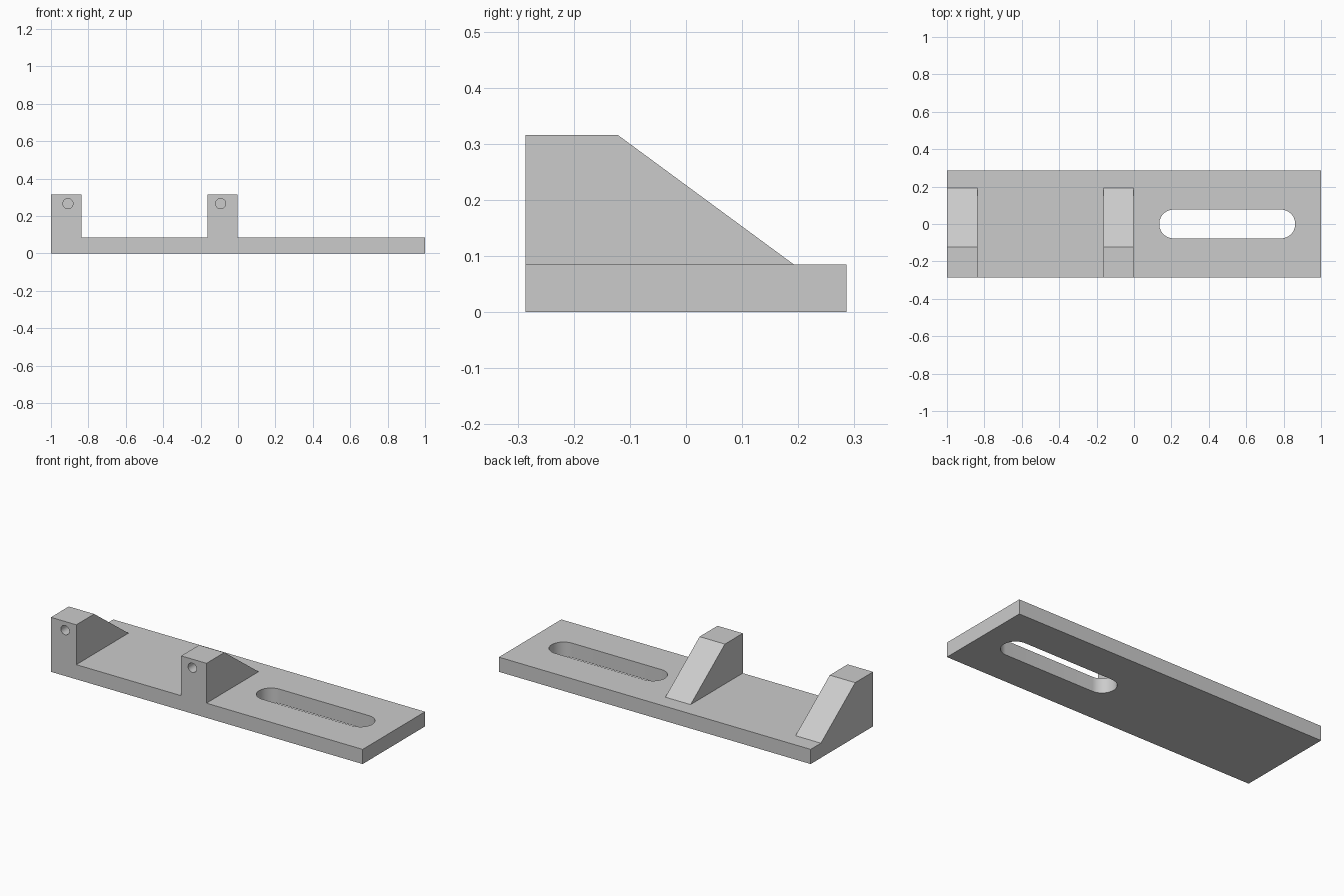
import bpy, bmesh, math

cube = bpy.data.objects.get("Cube")
if cube:
    bpy.data.objects.remove(cube, do_unlink=True)

HALF_Y, BASE_Z, TOP_Z = 0.286, 0.085, 0.316

grey = bpy.data.materials.new("light_grey")
grey.use_nodes = True
colour = (0.6, 0.6, 0.6, 1)
grey.diffuse_color = colour
grey.node_tree.nodes["Principled BSDF"].inputs["Base Color"].default_value = colour


def prism(name, outline, offset):
    """Extrude a closed outline of 3D points along an offset vector."""
    bm = bmesh.new()
    face = bm.faces.new([bm.verts.new(p) for p in outline])
    ext = bmesh.ops.extrude_face_region(bm, geom=[face])
    verts = [v for v in ext["geom"] if isinstance(v, bmesh.types.BMVert)]
    bmesh.ops.translate(bm, verts=verts, vec=offset)
    bmesh.ops.recalc_face_normals(bm, faces=bm.faces)
    mesh = bpy.data.meshes.new(name)
    bm.to_mesh(mesh)
    bm.free()
    mesh.materials.append(grey)
    obj = bpy.data.objects.new(name, mesh)
    bpy.context.collection.objects.link(obj)
    return obj


def arc(cx, cy, r, start, end, n):
    steps = [start + (end - start) * i / n for i in range(n + 1)]
    return [(cx + r * math.cos(a), cy + r * math.sin(a)) for a in steps]


def combine(target, tool, operation):
    """Apply a boolean and remove the tool object."""
    tool.hide_render = True
    mod = target.modifiers.new(operation.lower(), "BOOLEAN")
    mod.object, mod.operation, mod.solver = tool, operation, "EXACT"
    bpy.context.view_layer.objects.active = target
    bpy.ops.object.modifier_apply(modifier=mod.name)
    bpy.data.objects.remove(tool, do_unlink=True)


# Base plate
plate = [(-1, -HALF_Y, 0), (1, -HALF_Y, 0), (1, HALF_Y, 0), (-1, HALF_Y, 0)]
bracket = prism("slotted_bracket", plate, (0, 0, BASE_Z))

# Two sloped lugs, each with a blind hole in its front face
for x0, x1, hole_x in ((-1, -0.837, -0.909), (-0.164, -0.002, -0.093)):
    side = [(-HALF_Y, 0.04), (-HALF_Y, TOP_Z), (-0.122, TOP_Z),
            (0.192, BASE_Z), (0.192, 0.04)]
    lug = prism("lug", [(x0, y, z) for y, z in side], (x1 - x0, 0, 0))
    combine(bracket, lug, "UNION")
    ring = arc(hole_x, 0.266, 0.027, 0, 2 * math.pi, 32)[:-1]
    hole = prism("hole_cutter", [(x, -HALF_Y - 0.05, z) for x, z in ring], (0, 0.19, 0))
    combine(bracket, hole, "DIFFERENCE")

# Long rounded slot through the plate
half = math.pi / 2
slot = arc(0.785, 0, 0.077, -half, half, 24) + arc(0.212, 0, 0.077, half, 3 * half, 24)
cutter = prism("slot_cutter", [(x, y, -0.1) for x, y in slot], (0, 0, 0.3))
combine(bracket, cutter, "DIFFERENCE")

# Smooth the round walls and keep the machined edges sharp
bpy.ops.object.select_all(action="DESELECT")
bracket.select_set(True)
bpy.context.view_layer.objects.active = bracket
bpy.ops.object.shade_smooth_by_angle(angle=math.radians(30))
